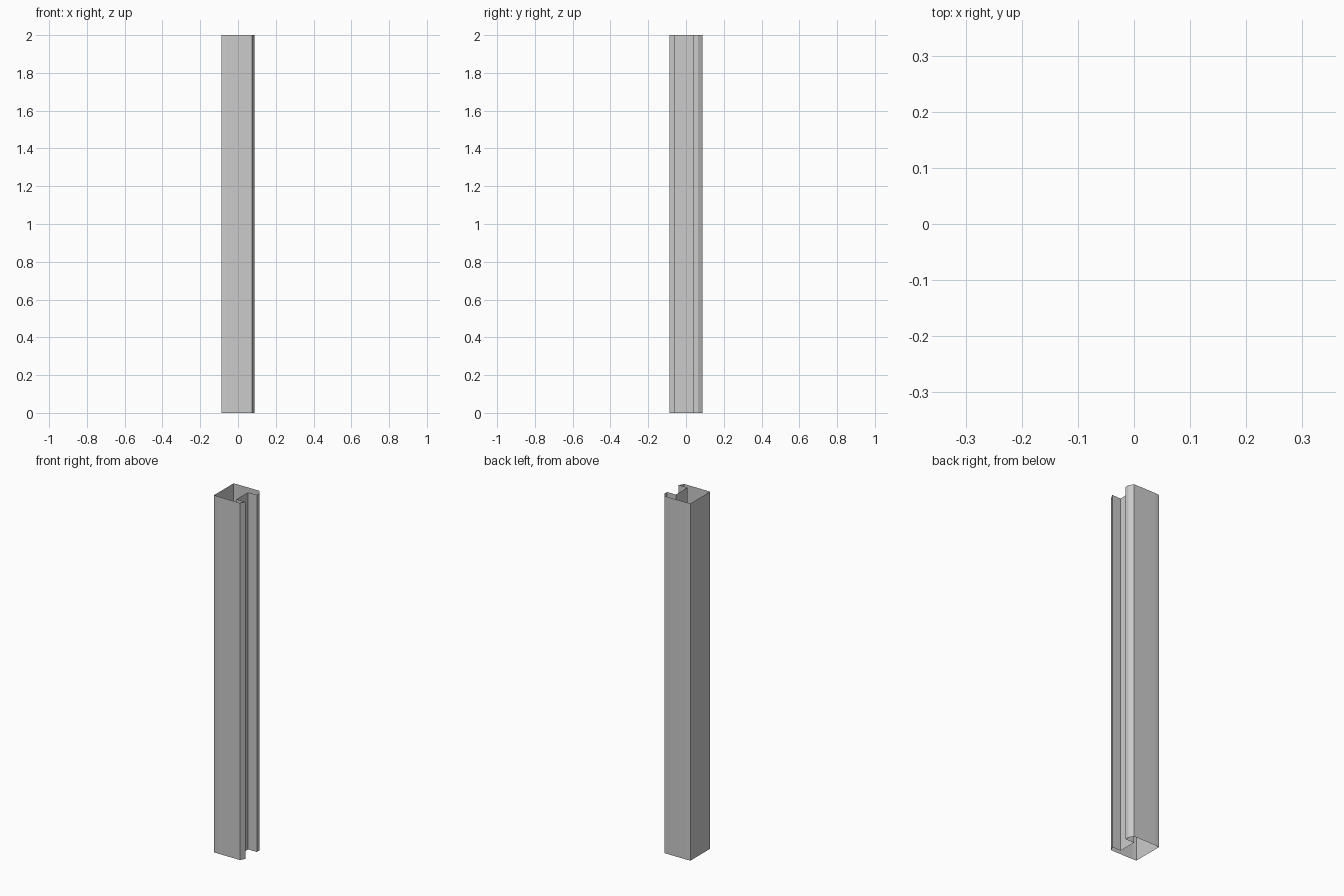
import bpy, bmesh

if "Cube" in bpy.data.objects:
    bpy.data.objects.remove(bpy.data.objects["Cube"])

HEIGHT = 2.0

# Cross-section of the post: a boxy tube with chamfered right corners
# and a deep channel along its right side (ends are open)
SECTION = [
    (-0.088, -0.086), (-0.063, -0.088), (0.073, -0.088),   # front wall
    (0.088, -0.061), (0.034, -0.063),                      # front chamfer, channel side
    (0.034, 0.041), (0.088, 0.041),                        # channel floor, other side
    (0.088, 0.063), (0.073, 0.088),                        # rear lip and chamfer
    (-0.063, 0.088), (-0.088, 0.086),                      # back wall
]


def extrude_section(name, points, height):
    """Sweep a closed outline straight up into thin open-ended walls."""
    bm = bmesh.new()
    verts = [bm.verts.new((x, y, 0)) for x, y in points]
    edges = [bm.edges.new((a, b)) for a, b in zip(verts, verts[1:] + verts[:1])]
    new = bmesh.ops.extrude_edge_only(bm, edges=edges)["geom"]
    bmesh.ops.translate(bm, vec=(0, 0, height),
                        verts=[g for g in new if isinstance(g, bmesh.types.BMVert)])
    # Walls face outward
    for f in bm.faces:
        f.normal_update()
    front = min(bm.faces, key=lambda f: f.calc_center_median().y)
    if front.normal.y > 0:
        bmesh.ops.reverse_faces(bm, faces=bm.faces[:])
    mesh = bpy.data.meshes.new(name)
    bm.to_mesh(mesh)
    bm.free()
    obj = bpy.data.objects.new(name, mesh)
    bpy.context.collection.objects.link(obj)
    return obj


extrude_section("channel_post", SECTION, HEIGHT)
